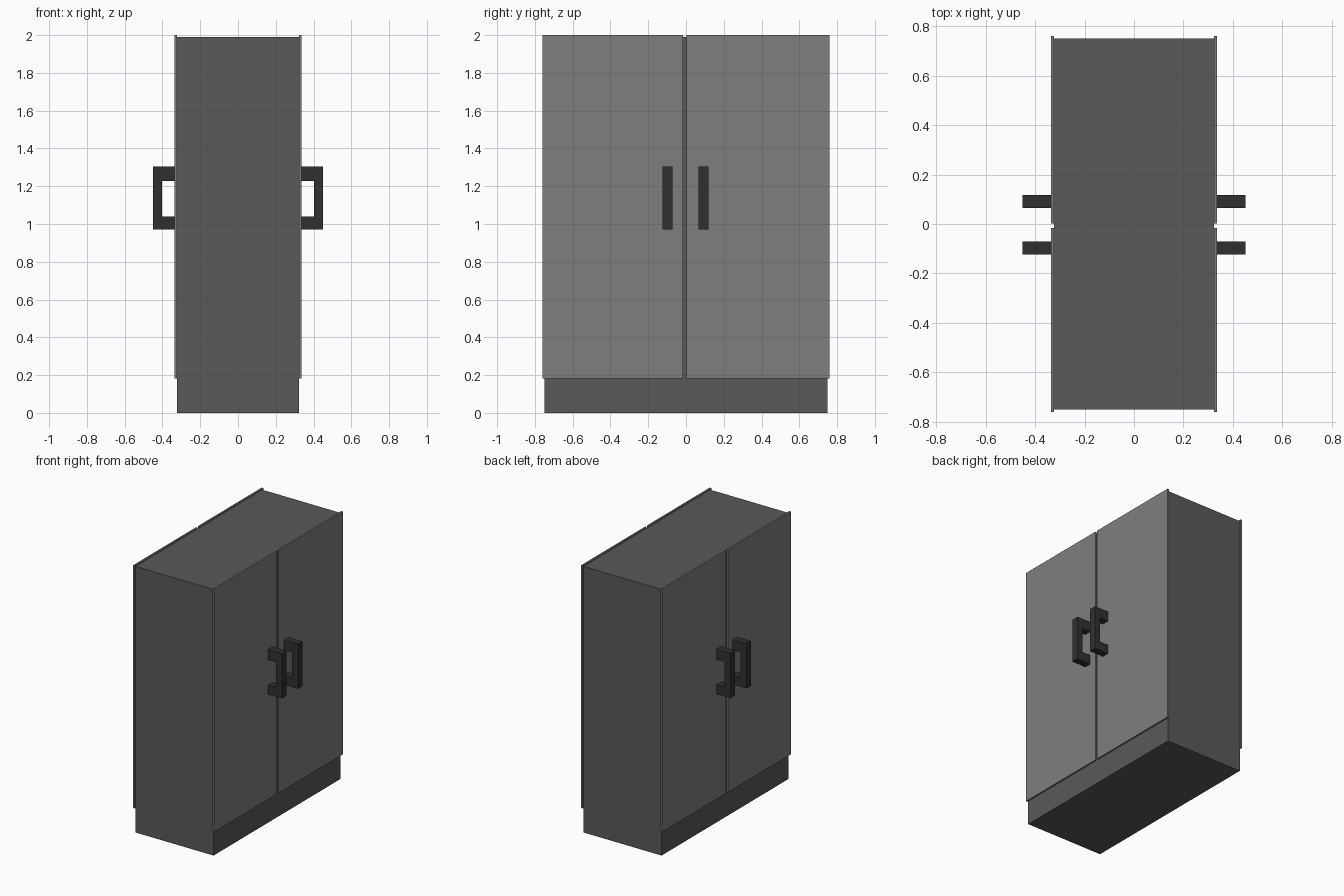
import bpy, bmesh
from mathutils import Vector

if "Cube" in bpy.data.objects:
    bpy.data.objects.remove(bpy.data.objects["Cube"])


def material(name, v):
    m = bpy.data.materials.new(name)
    m.diffuse_color = (v, v, v, 1)
    m.use_nodes = True
    m.node_tree.nodes["Principled BSDF"].inputs["Base Color"].default_value = m.diffuse_color
    return m


def prism(name, profile, y0, y1, mat, mirror=False):
    """Extrude an (x, z) profile from y0 to y1, optionally mirrored across x."""
    bm = bmesh.new()
    face = bm.faces.new([bm.verts.new((x, y0, z)) for x, z in profile])
    out = bmesh.ops.extrude_face_region(bm, geom=[face])
    moved = [g for g in out["geom"] if isinstance(g, bmesh.types.BMVert)]
    bmesh.ops.translate(bm, verts=moved, vec=Vector((0, y1 - y0, 0)))
    bmesh.ops.recalc_face_normals(bm, faces=bm.faces)
    mesh = bpy.data.meshes.new(name)
    bm.to_mesh(mesh)
    bm.free()
    mesh.materials.append(mat)
    ob = bpy.data.objects.new(name, mesh)
    bpy.context.collection.objects.link(ob)
    if mirror:
        ob.modifiers.new("Mirror", "MIRROR").use_axis[0] = True
    return ob


def rect(x0, x1, z0, z1):
    return [(x0, z0), (x1, z0), (x1, z1), (x0, z1)]


body_grey = material("body_grey", 0.1)
door_grey = material("door_grey", 0.21)
handle_grey = material("handle_grey", 0.03)

SIDE, DOOR, GRIP = 0.323, 0.335, 0.45

# Cabinet body, including the recessed plinth
prism("cabinet_body", rect(-SIDE, SIDE, 0, 1.99), -0.75, 0.75, body_grey)

# Double doors on both long sides
for name, y0, y1 in (("door_front", -0.76, -0.016), ("door_rear", 0.003, 0.76)):
    prism(name, rect(SIDE, DOOR, 0.183, 2.0), y0, y1, door_grey, mirror=True)

# C-shaped pull handles
handle = [(DOOR, 0.97), (GRIP, 0.97), (GRIP, 1.305), (DOOR, 1.305),
          (DOOR, 1.228), (0.403, 1.228), (0.403, 1.04), (DOOR, 1.04)]
for name, y0, y1 in (("handle_front", -0.124, -0.071), ("handle_rear", 0.065, 0.118)):
    prism(name, handle, y0, y1, handle_grey, mirror=True)
